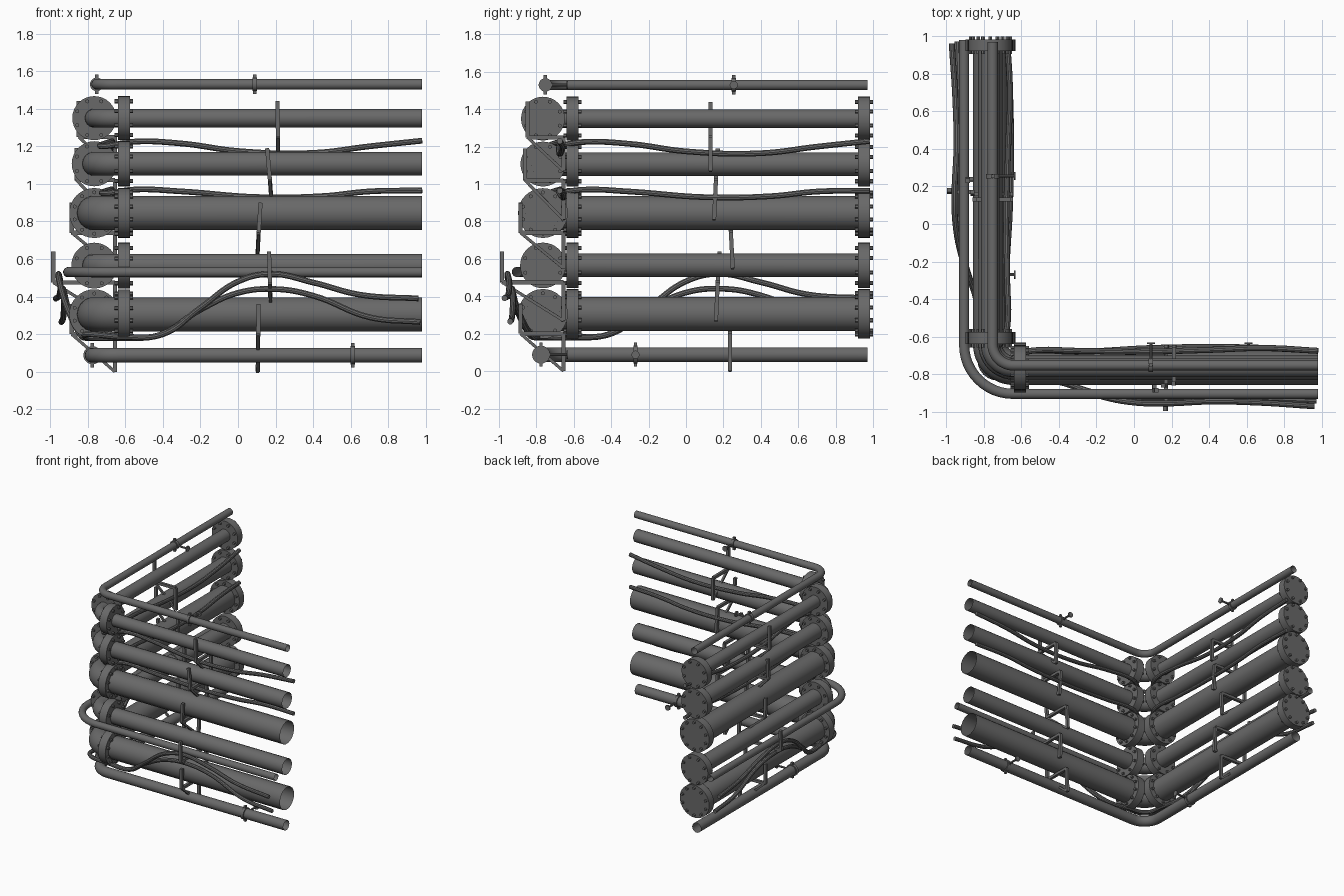
import bpy, math
from mathutils import Vector

cube = bpy.data.objects.get("Cube")
if cube:
    bpy.data.objects.remove(cube, do_unlink=True)

steel = bpy.data.materials.new("dark_grey_steel")
steel.use_nodes = True
steel.diffuse_color = (0.14, 0.14, 0.14, 1)
steel.node_tree.nodes["Principled BSDF"].inputs["Base Color"].default_value = (0.14, 0.14, 0.14, 1)

AXIS = -0.765   # centre line of the main pipes on both legs
WALL = -0.655   # inner wall plane that carries the brackets


def place(leg, s, d, z):
    """s runs along the leg, d across it; the legs mirror each other on the diagonal."""
    return Vector((s, d, z)) if leg == "front" else Vector((d, s, z))


def finish(obj, name, smooth=True):
    obj.name = name
    obj.data.materials.clear()
    obj.data.materials.append(steel)
    bpy.ops.object.select_all(action="DESELECT")
    obj.select_set(True)
    bpy.context.view_layer.objects.active = obj
    if smooth:
        bpy.ops.object.shade_smooth_by_angle(angle=math.radians(35))


def tube(name, points, radius, smooth_path=False, capped=False, sides=5):
    curve = bpy.data.curves.new(name, "CURVE")
    curve.dimensions = "3D"
    curve.bevel_depth = radius
    curve.bevel_resolution = sides
    curve.use_fill_caps = capped
    spline = curve.splines.new("BEZIER" if smooth_path else "POLY")
    if smooth_path:
        spline.resolution_u = 8
        spline.bezier_points.add(len(points) - 1)
        for bp, co in zip(spline.bezier_points, points):
            bp.co = co
            bp.handle_left_type = bp.handle_right_type = "AUTO"
    else:
        spline.points.add(len(points) - 1)
        for p, co in zip(spline.points, points):
            p.co = (*co, 1)
    obj = bpy.data.objects.new(name, curve)
    bpy.context.collection.objects.link(obj)
    bpy.ops.object.select_all(action="DESELECT")
    obj.select_set(True)
    bpy.context.view_layer.objects.active = obj
    bpy.ops.object.convert(target="MESH")
    finish(bpy.context.view_layer.objects.active, name)


def corner_pipe(name, z, radius, axis, bend, end_front=0.98, end_side=0.97):
    centre = axis + bend
    pts = [(end_front, axis, z)]
    for i in range(13):
        a = math.pi / 2 * i / 12
        pts.append((centre - bend * math.sin(a), centre - bend * math.cos(a), z))
    pts.append((axis, end_side, z))
    tube(name, pts, radius, sides=7)


def cylinder(name, p, q, radius, sides):
    p, q = Vector(p), Vector(q)
    bpy.ops.mesh.primitive_cylinder_add(vertices=sides, radius=radius, depth=(q - p).length,
                                        location=(p + q) / 2)
    obj = bpy.context.object
    obj.rotation_euler = (q - p).to_track_quat("Z", "Y").to_euler()
    finish(obj, name, sides > 8)


def beam(name, p, q, width=0.022):
    p, q = Vector(p), Vector(q)
    bpy.ops.mesh.primitive_cube_add(size=1, location=(p + q) / 2)
    obj = bpy.context.object
    obj.scale = (width, width, (q - p).length)
    obj.rotation_euler = (q - p).to_track_quat("Z", "Y").to_euler()
    finish(obj, name, False)


def flange(name, leg, s0, s1, z, radius, bolts):
    cylinder(name, place(leg, s0, AXIS, z), place(leg, s1, AXIS, z), radius, 32)
    for i in range(bolts):
        a = 2 * math.pi * (i + 0.5) / bolts
        d, h = AXIS + 0.83 * radius * math.cos(a), z + 0.83 * radius * math.sin(a)
        cylinder(name + "_bolt", place(leg, s0 - 0.016, d, h), place(leg, s1 + 0.016, d, h), 0.011, 6)


def bracket(leg, s_top, s_low, z_top, z_arm, z_low, outer):
    s_mid = (s_top + s_low) / 2
    corner = place(leg, s_mid, outer, z_arm)
    wall_top = place(leg, s_mid, WALL, z_arm)
    foot = place(leg, s_low, WALL, z_low)
    beam("bracket_strap", place(leg, s_top, outer, z_top), corner)
    beam("bracket_arm", corner, wall_top)
    beam("bracket_wall_bar", wall_top, foot)
    beam("bracket_brace", corner, foot, 0.016)


def collar(leg, s, axis, z, radius):
    cylinder("collar", place(leg, s - 0.012, axis, z), place(leg, s + 0.012, axis, z), radius + 0.008, 20)
    beam("collar_tab", place(leg, s, axis, z - radius - 0.024), place(leg, s, axis, z + radius + 0.024), 0.018)
    cylinder("collar_rod", place(leg, s, axis, z), place(leg, s, -0.63, z), 0.008, 8)
    cylinder("collar_foot", place(leg, s, -0.64, z), place(leg, s, -0.63, z), 0.022, 12)


# Main pipes: height, radius, flange radius, bolt count
mains = [(1.35, 0.05, 0.117, 8), (1.107, 0.064, 0.12, 8), (0.845, 0.092, 0.133, 10),
         (0.565, 0.064, 0.122, 8), (0.306, 0.092, 0.133, 10)]
for z, r, fr, n in mains:
    corner_pipe("main_pipe", z, r, AXIS, 0.125, end_side=0.95)
    for leg in ("front", "side"):
        flange("corner_flange", leg, -0.64, -0.575, z, fr, n)
    flange("end_flange", "side", 0.92, 0.983, z, fr, n)

# Thin pipes above, below and outside
corner_pipe("top_pipe", 1.53, 0.028, -0.752, 0.11)
corner_pipe("bottom_pipe", 0.088, 0.04, -0.775, 0.14)
corner_pipe("outer_pipe", 0.53, 0.027, -0.904, 0.26, end_side=0.98)
for leg, top_s, low_s in (("front", 0.09, 0.61), ("side", 0.255, -0.27)):
    collar(leg, top_s, -0.752, 1.53, 0.028)
    collar(leg, low_s, -0.775, 0.088, 0.04)

# Support brackets: heights of strap top, arm and foot, then outer reach
levels = [(1.44, 1.25, 1.07, -0.848), (1.19, 1.02, 0.81, -0.86), (0.90, 0.74, 0.55, -0.885),
          (0.64, 0.475, 0.27, -0.983), (0.36, 0.2, 0.0, -0.885)]
spots = {"front": [(0.21, 0.215), (0.155, 0.185), (0.12, 0.10), (0.165, 0.175), (0.11, 0.105)],
         "side": [(0.13, 0.13), (0.17, 0.15), (0.23, 0.25), (0.18, 0.16), (0.235, 0.235)]}
for leg, rows in spots.items():
    for (s_top, s_low), level in zip(rows, levels):
        bracket(leg, s_top, s_low, *level)

# Slack cables: one leg's points (along, across, height), mirrored around the corner
cables = {
    "upper_cable": ((-0.72, 1.20), [(-0.55, -0.675, 1.225), (-0.3, -0.675, 1.215), (0, -0.68, 1.175),
                    (0.4, -0.67, 1.165), (0.7, -0.66, 1.2), (0.98, -0.675, 1.23)]),
    "middle_cable": ((-0.71, 0.95), [(-0.55, -0.675, 0.97), (-0.3, -0.68, 0.96), (0.1, -0.66, 0.93),
                     (0.45, -0.655, 0.935), (0.7, -0.66, 0.96), (0.98, -0.675, 0.965)]),
    "lower_cable_a": ((-0.79, 0.2), [(-0.6, -0.81, 0.185), (-0.4, -0.84, 0.2), (-0.2, -0.91, 0.34),
                      (0, -0.95, 0.48), (0.17, -0.955, 0.52), (0.4, -0.945, 0.475),
                      (0.65, -0.95, 0.41), (0.96, -0.97, 0.39)]),
    "lower_cable_b": ((-0.75, 0.18), [(-0.6, -0.79, 0.18), (-0.42, -0.83, 0.195), (-0.2, -0.9, 0.33),
                      (0, -0.925, 0.42), (0.2, -0.93, 0.44), (0.4, -0.925, 0.405),
                      (0.7, -0.93, 0.29), (0.97, -0.94, 0.265)]),
}
for name, ((c, cz), pts) in cables.items():
    path = [place("side", *p) for p in reversed(pts)]
    path.append(Vector((c, c, cz)))
    path += [place("front", *p) for p in pts]
    tube(name, path, 0.016, smooth_path=True, capped=True, sides=3)
